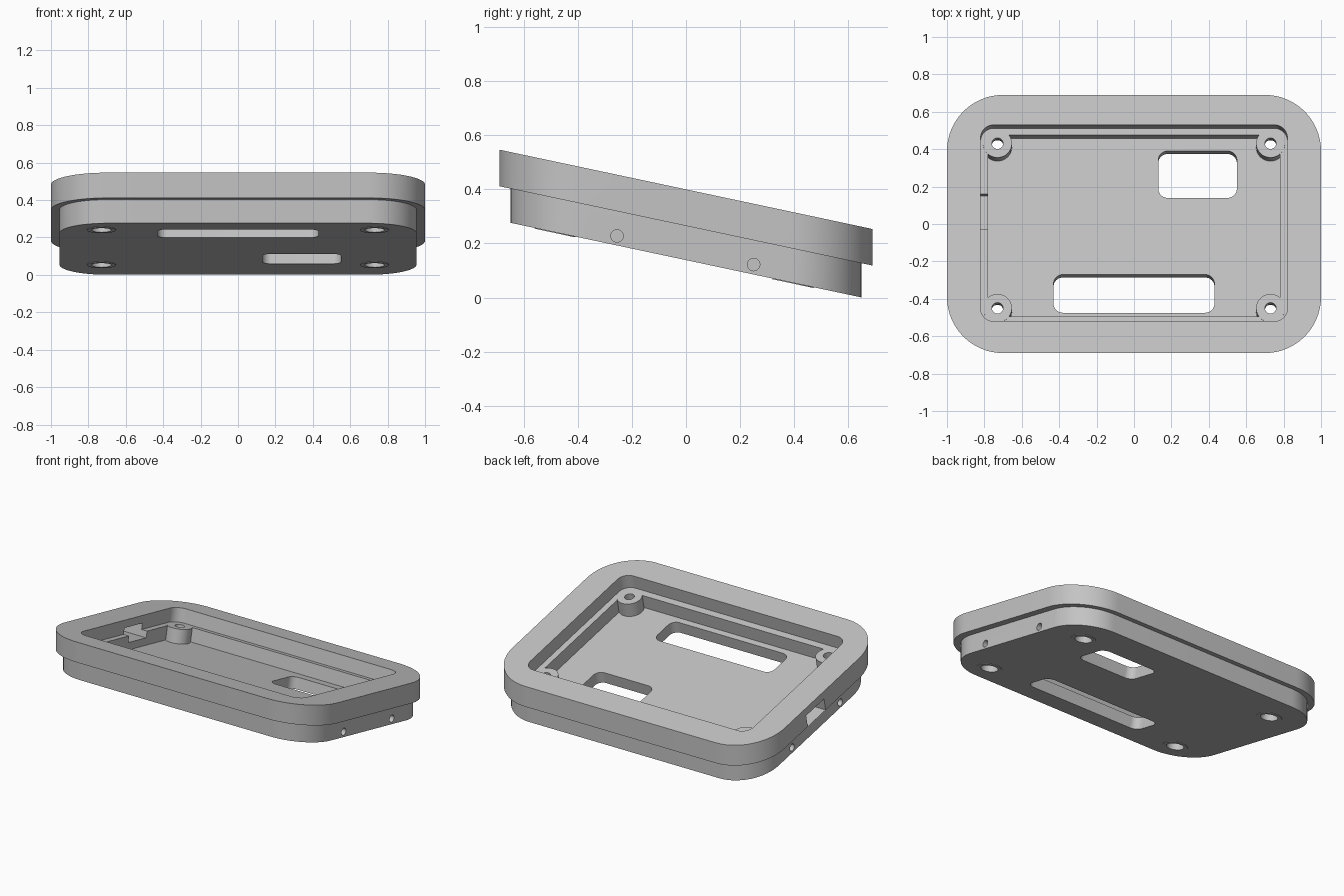
import bpy, bmesh, math
from mathutils import Matrix

cube = bpy.data.objects.get("Cube")
if cube:
    bpy.data.objects.remove(cube, do_unlink=True)

SLOPE = math.radians(12)
TOP = Matrix.Translation((0, 0, 0.4))
# Outer walls stay vertical (sheared); the inside is square to the sloped top
SHEAR = Matrix.Identity(4)
SHEAR[2][1] = -math.tan(SLOPE)
SHEAR = TOP @ SHEAR
TILT = TOP @ Matrix.Rotation(-SLOPE, 4, 'X')

grey = bpy.data.materials.new("light_grey")
grey.use_nodes = True
COLOUR = (0.55, 0.55, 0.55, 1)
grey.diffuse_color = COLOUR
grey.node_tree.nodes["Principled BSDF"].inputs["Base Color"].default_value = COLOUR


def prism(name, x0, x1, y0, y1, r, z0, z1, matrix=TILT, steps=16):
    """Rounded rectangle extruded from z0 to z1, then placed by a matrix."""
    bm = bmesh.new()
    ring = []
    corners = [(x1 - r, y1 - r), (x0 + r, y1 - r), (x0 + r, y0 + r), (x1 - r, y0 + r)]
    for k, (cx, cy) in enumerate(corners):
        for i in range(steps + 1):
            a = (k + i / steps) * math.pi / 2
            ring.append(bm.verts.new((cx + r * math.cos(a), cy + r * math.sin(a), z0)))
    bmesh.ops.remove_doubles(bm, verts=ring, dist=1e-5)
    base = bm.faces.new(bm.verts[:])
    ext = bmesh.ops.extrude_face_region(bm, geom=[base])["geom"]
    for v in ext:
        if isinstance(v, bmesh.types.BMVert):
            v.co.z = z1
    bm.transform(matrix)
    bmesh.ops.recalc_face_normals(bm, faces=bm.faces[:])
    mesh = bpy.data.meshes.new(name)
    bm.to_mesh(mesh)
    bm.free()
    mesh.materials.append(grey)
    ob = bpy.data.objects.new(name, mesh)
    bpy.context.collection.objects.link(ob)
    return ob


def cylinder(name, x, y, r, z0, z1, matrix=TILT):
    return prism(name, x - r, x + r, y - r, y + r, r, z0, z1, matrix, 10)


def combine(target, tool, operation):
    """Apply a boolean and drop the helper."""
    mod = target.modifiers.new(tool.name, 'BOOLEAN')
    mod.operation = operation
    mod.solver = 'EXACT'
    mod.object = tool
    tool.hide_render = True
    bpy.context.view_layer.objects.active = target
    bpy.ops.object.modifier_apply(modifier=mod.name)
    bpy.data.objects.remove(tool, do_unlink=True)


# Wide upper rim over a narrower base
tray = prism("case_tray", -1, 1, -0.69, 0.69, 0.3, -0.135, 0, SHEAR)
combine(tray, prism("base", -0.955, 0.955, -0.648, 0.648, 0.257, -0.2615, -0.06, SHEAR), 'UNION')

# Stepped recess: wide opening, then a deeper cavity
combine(tray, prism("opening", -0.82, 0.82, -0.532, 0.542, 0.07, -0.09, 0.1), 'DIFFERENCE')
combine(tray, prism("cavity", -0.78, 0.78, -0.487, 0.505, 0.015, -0.18, -0.05), 'DIFFERENCE')

# Corner screw posts with a through hole and a wide recess underneath
posts = [(x, y) for x in (-0.73, 0.73) for y in (-0.441, 0.459)]
for x, y in posts:
    combine(tray, cylinder("post", x, y, 0.077, -0.2585, -0.088), 'UNION')
for x, y in posts:
    combine(tray, cylinder("screw_hole", x, y, 0.03, -0.4, 0), 'DIFFERENCE')
    combine(tray, cylinder("screw_recess", x, y, 0.053, -0.4, -0.14), 'DIFFERENCE')

# Floor slots
combine(tray, prism("front_slot", -0.43, 0.43, -0.447, -0.238, 0.05, -0.4, -0.1), 'DIFFERENCE')
combine(tray, prism("back_slot", 0.13, 0.55, 0.181, 0.437, 0.05, -0.4, -0.1), 'DIFFERENCE')

# Port through the right wall
combine(tray, prism("port", -1.2, -0.7, -0.01, 0.182, 0.002, -0.132, -0.05), 'DIFFERENCE')

# Small blind holes in both sides
for x in (-0.955, 0.955):
    for y, z in ((-0.255, 0.228), (0.25, 0.122)):
        place = Matrix.Translation((x, y, z)) @ Matrix.Rotation(math.pi / 2, 4, 'Y')
        combine(tray, cylinder("side_hole", 0, 0, 0.023, -0.08, 0.08, place), 'DIFFERENCE')

# Smooth rounded walls, crisp edges
bpy.ops.object.select_all(action='DESELECT')
tray.select_set(True)
bpy.context.view_layer.objects.active = tray
bpy.ops.object.shade_smooth_by_angle(angle=math.radians(30))
